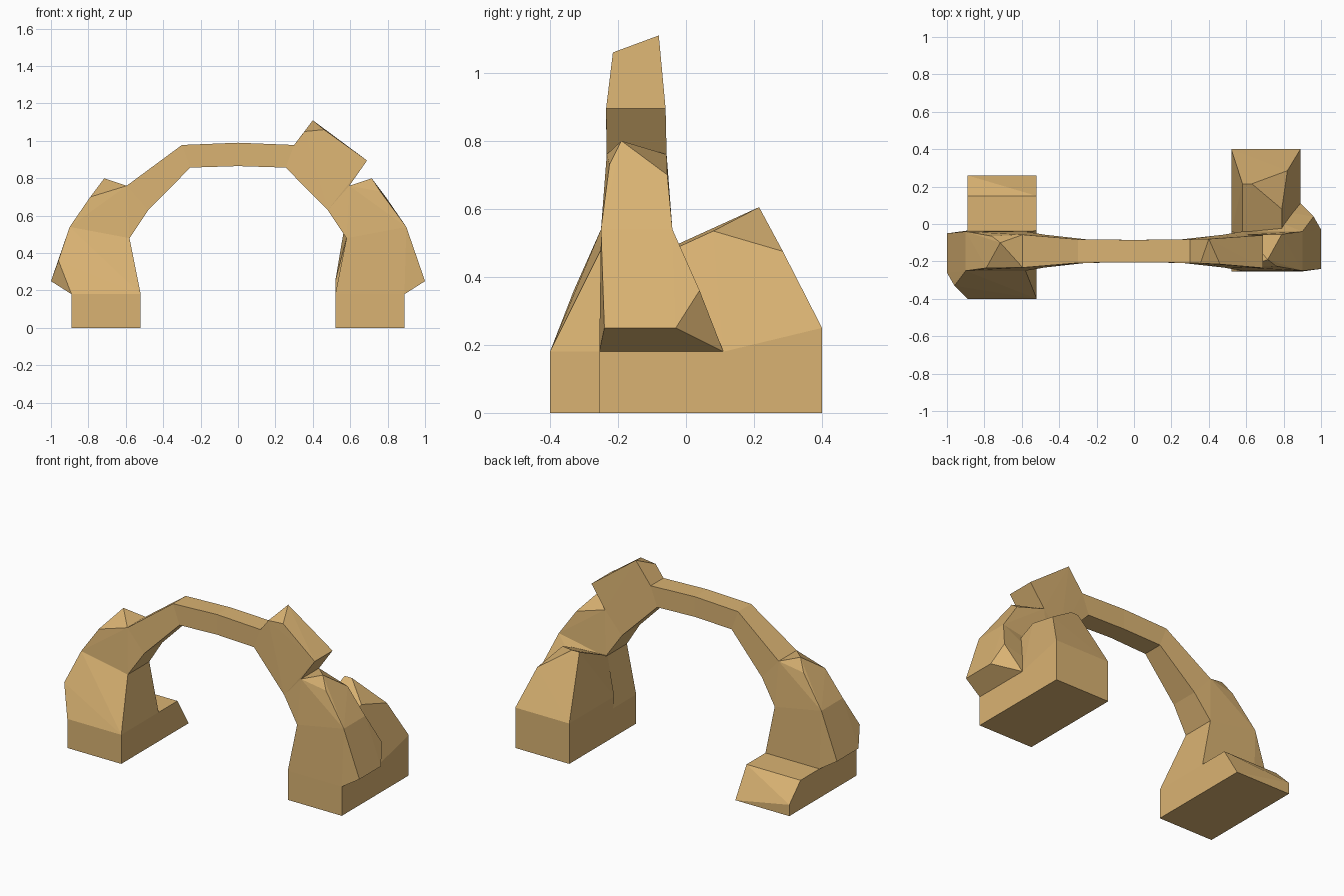
import bpy, bmesh

if "Cube" in bpy.data.objects:
    bpy.data.objects.remove(bpy.data.objects["Cube"])

sand = bpy.data.materials.new("sandstone")
sand.diffuse_color = (0.70, 0.45, 0.17, 1)
sand.use_nodes = True
sand.node_tree.nodes["Principled BSDF"].inputs["Base Color"].default_value = sand.diffuse_color
YC = -0.145  # centre line of the arch band


def finish(name, bm):
    bmesh.ops.recalc_face_normals(bm, faces=bm.faces)
    me = bpy.data.meshes.new(name)
    bm.to_mesh(me)
    bm.free()
    me.materials.append(sand)
    ob = bpy.data.objects.new(name, me)
    bpy.context.collection.objects.link(ob)
    return ob


def hull(name, pts, turn=False):
    """Convex rock chunk; turn = rotate half a turn about the arch centre."""
    bm = bmesh.new()
    for x, y, z in pts:
        bm.verts.new((-x, 2 * YC - y, z) if turn else (x, y, z))
    res = bmesh.ops.convex_hull(bm, input=bm.verts)
    junk = {g for g in res["geom_interior"] if isinstance(g, bmesh.types.BMVert)}
    bmesh.ops.delete(bm, geom=list(junk), context='VERTS')
    bmesh.ops.dissolve_limit(bm, angle_limit=0.01, verts=bm.verts, edges=bm.edges)
    return finish(name, bm)


def pair(x, z, y0, y1):
    return [(x, y0, z), (x, y1, z)]


def box(x0, x1, y0, y1, z0, z1):
    return [(x, y, z) for x in (x0, x1) for y in (y0, y1) for z in (z0, z1)]


# arch band: outer point, inner point, half depth; mirrored in x
half = [((0, .99), (0, .865), .06), ((.30, .978), (.255, .857), .063),
        ((.595, .76), (.48, .63), .088), ((.90, .54), (.58, .48), .105)]
sections = [((-o[0], o[1]), (-i[0], i[1]), h) for o, i, h in half[:0:-1]] + half
bm = bmesh.new()
rings = []
for (ox, oz), (ix, iz), h in sections:
    rings.append([bm.verts.new(p) for p in ((ox, YC - h, oz), (ox, YC + h, oz),
                                            (ix, YC + h, iz), (ix, YC - h, iz))])
for a, b in zip(rings, rings[1:]):
    for k in range(4):
        bm.faces.new((a[k], a[(k + 1) % 4], b[(k + 1) % 4], b[k]))
bm.faces.new(rings[0])
bm.faces.new(rings[-1])
arch = finish("rock_arch", bm)

parts = []
# legs: foot block, bulging lower rock and shoulder, the same on both sides by half turn
for side, turn in (("right", False), ("left", True)):
    parts.append(hull(side + "_foot", box(.52, .89, -.255, .11, 0, .18), turn))
    parts.append(hull(side + "_leg",
                      pair(.52, .18, -.255, .11) + pair(.89, .18, -.255, .11)
                      + pair(1.0, .25, -.24, -.03) + [(.96, .04, .36)]
                      + pair(.58, .48, -.25, -.04) + pair(.90, .54, -.25, -.04), turn))
    parts.append(hull(side + "_shoulder",
                      pair(.58, .48, -.25, -.04) + pair(.90, .54, -.25, -.04)
                      + pair(.48, .63, -.233, -.057) + pair(.595, .76, -.233, -.057)
                      + [(.715, -.19, .80), (.79, -.055, .70), (.76, -.225, .73)], turn))

# boulder behind the right leg
parts.append(hull("back_boulder",
                  box(.52, .89, .0, .40, 0, .1) + pair(.52, .25, -.04, .40)
                  + [(.89, .40, .25), (.89, .11, .18), (.82, .285, .475),
                     (.58, .215, .605), (.63, .215, .605), (.79, .08, .535),
                     (.79, -.04, .48), (.58, -.06, .48)]))

# low slab behind the left leg, with a sloped end
parts.append(hull("back_slab",
                  box(-.89, -.52, -.10, .15, 0, .18)
                  + [(-.89, .26, 0), (-.52, .26, 0), (-.89, .26, .07)]))

# tilted block on top of the right haunch
parts.append(hull("top_block",
                  [(.40, -.08, 1.11), (.355, -.21, 1.05), (.46, -.215, 1.06)]
                  + pair(.69, .895, -.235, -.06) + pair(.595, .76, -.233, -.057)
                  + pair(.30, .978, -.208, -.082) + pair(.255, .857, -.208, -.082)
                  + pair(.48, .63, -.233, -.057)))

# fuse all chunks into one rock
for p in parts:
    m = arch.modifiers.new(p.name, 'BOOLEAN')
    m.operation, m.solver, m.object = 'UNION', 'EXACT', p
dg = bpy.context.evaluated_depsgraph_get()
fused = bpy.data.meshes.new_from_object(arch.evaluated_get(dg))
arch.modifiers.clear()
arch.data = fused
for p in parts:
    bpy.data.objects.remove(p)
fused.materials.clear()
fused.materials.append(sand)
for f in fused.polygons:
    f.material_index = 0
